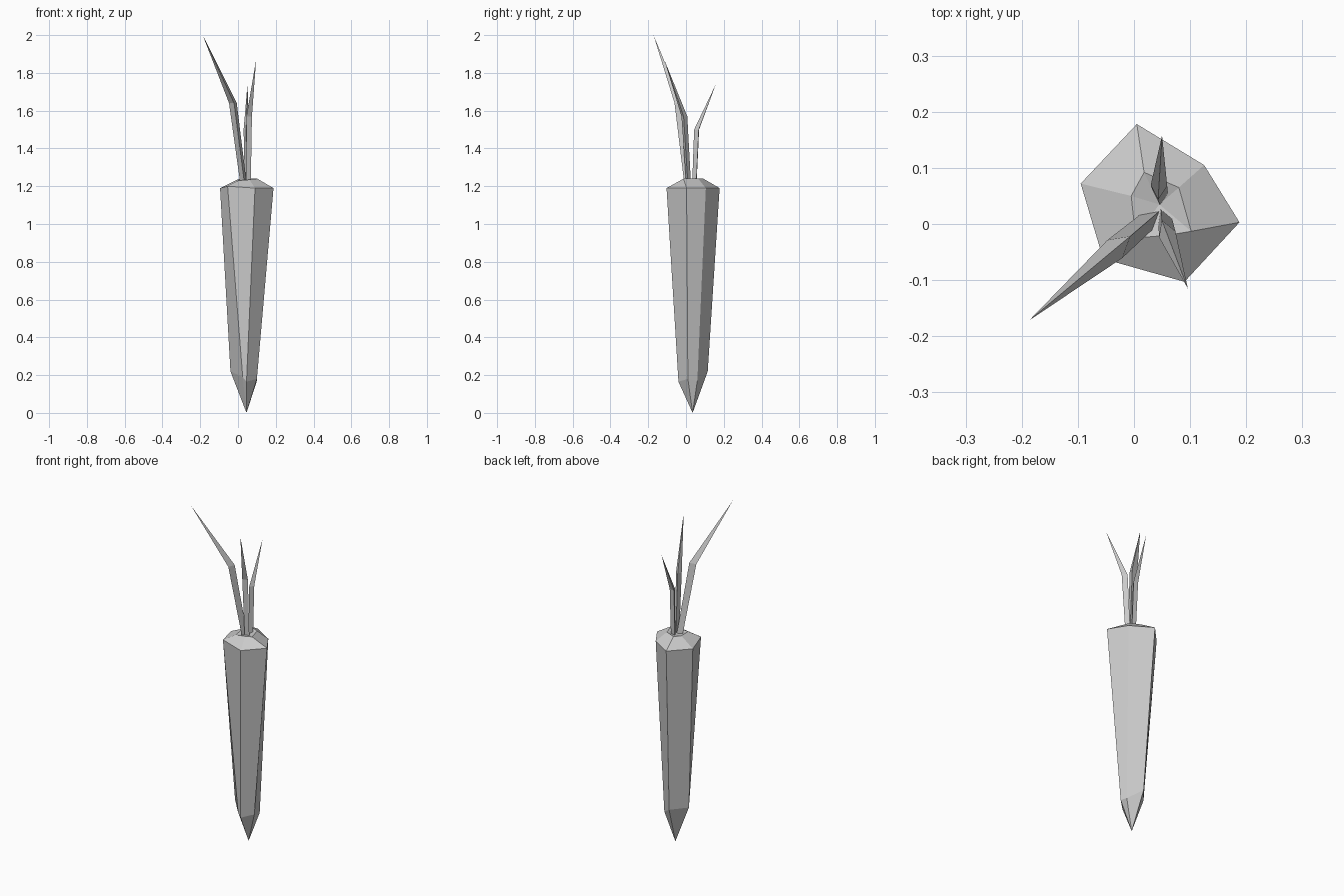
import bpy
from math import atan2, cos, sin, pi

if "Cube" in bpy.data.objects:
    bpy.data.objects.remove(bpy.data.objects["Cube"])

grey = bpy.data.materials.new("plain_grey")
grey.use_nodes = True
color = (0.6, 0.6, 0.6, 1)
grey.diffuse_color = color
grey.node_tree.nodes["Principled BSDF"].inputs["Base Color"].default_value = color


def loft(name, rings, start, end):
    """Skin equal-sized rings (counter-clockwise, rising) and close both ends.
    An end is a point to fan to, or None for a flat cap."""
    n = len(rings[0])
    verts = [p for ring in rings for p in ring]
    faces = []
    for r in range(len(rings) - 1):
        for i in range(n):
            a, b = r * n + i, r * n + (i + 1) % n
            faces.append((a, b, b + n, a + n))
    last = len(verts) - n
    for point, first, flip in ((start, 0, True), (end, last, False)):
        ring = list(range(first, first + n))
        if flip:
            ring.reverse()
        if point is None:
            faces.append(ring)
        else:
            verts.append(point)
            faces += [(ring[i], ring[(i + 1) % n], len(verts) - 1) for i in range(n)]
    mesh = bpy.data.meshes.new(name)
    mesh.from_pydata(verts, [], faces)
    mesh.materials.append(grey)
    obj = bpy.data.objects.new(name, mesh)
    bpy.context.collection.objects.link(obj)
    return obj


# Root: irregular six-sided taper with a pointed tip and a bevelled crown
lower = [(0.10, 0.01, 0.18), (0.10, 0.06, 0.17), (0.03, 0.115, 0.22),
         (-0.04, 0.03, 0.22), (0.025, -0.035, 0.19), (0.045, -0.04, 0.165)]
shoulder = [(0.188, 0.003, 1.19), (0.125, 0.105, 1.19), (0.005, 0.178, 1.19),
            (-0.095, 0.072, 1.19), (-0.055, -0.062, 1.2), (0.09, -0.103, 1.19)]
crown = [(0.102, -0.013, 1.24), (0.08, 0.065, 1.24), (0.018, 0.092, 1.24),
         (-0.005, 0.05, 1.235), (0.003, -0.025, 1.23), (0.06, -0.02, 1.235)]
loft("root", [lower, shoulder, crown], (0.045, 0.035, 0), (0.045, 0.035, 1.225))


# Leaves: three-sided spikes that bend outward halfway up
def leaf(name, base, bend, tip, base_radius, bend_radius):
    inward = atan2(bend[1] - tip[1], bend[0] - tip[0])

    def ring(c, radius):
        return [(c[0] + radius * cos(inward + k * 2 * pi / 3),
                 c[1] + radius * sin(inward + k * 2 * pi / 3), c[2]) for k in range(3)]
    return loft(name, [ring(base, base_radius), ring(bend, bend_radius)], None, tip)


leaf("tall_leaf", (0.03, 0.01, 1.22), (-0.025, -0.037, 1.64), (-0.187, -0.172, 2), 0.02, 0.024)
leaf("middle_leaf", (0.053, 0.012, 1.22), (0.056, -0.01, 1.57), (0.096, -0.115, 1.87), 0.015, 0.018)
leaf("short_leaf", (0.047, 0.048, 1.22), (0.044, 0.06, 1.5), (0.05, 0.158, 1.74), 0.015, 0.017)
